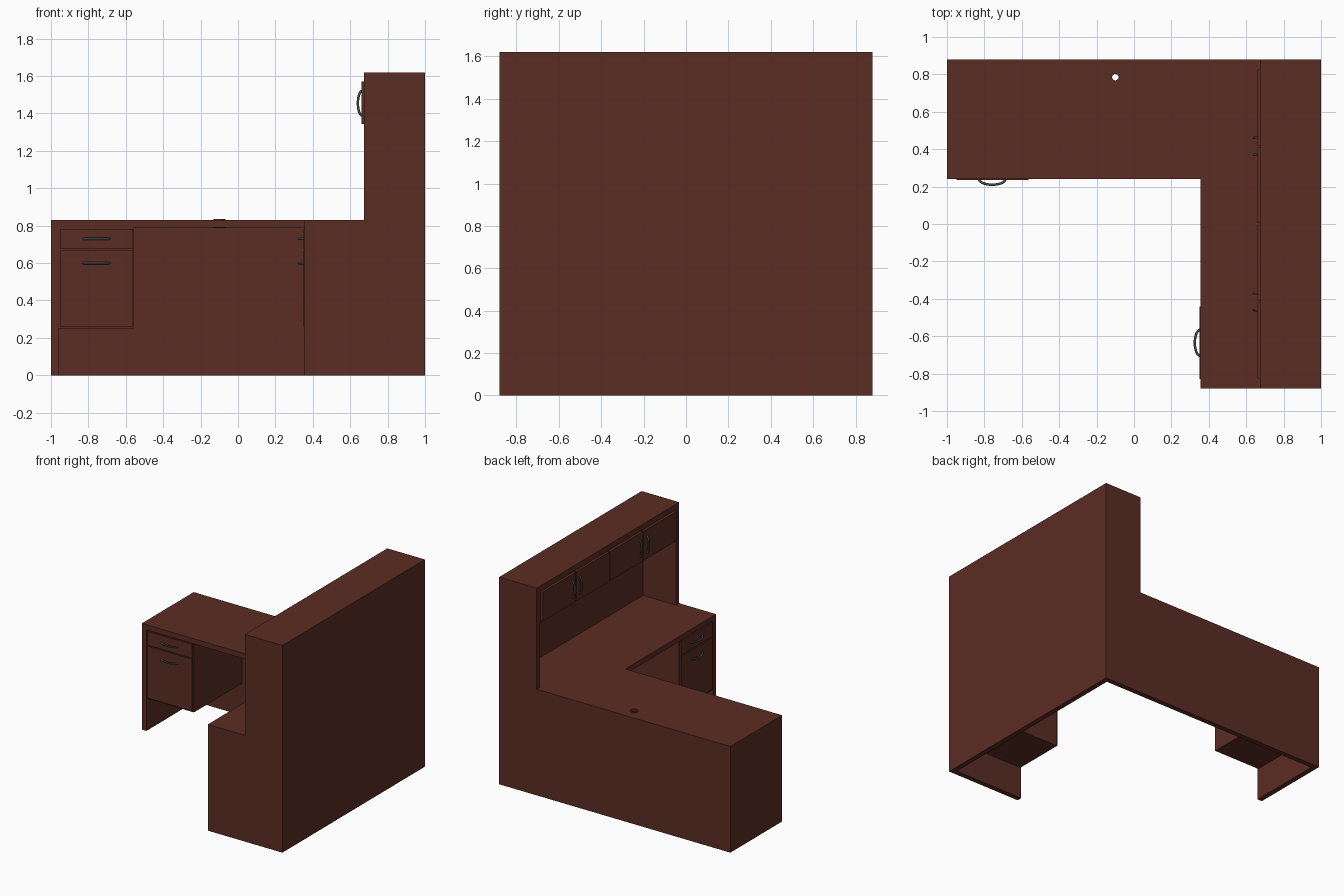
import bpy, bmesh, math
from mathutils import Vector

if "Cube" in bpy.data.objects:
    bpy.data.objects.remove(bpy.data.objects["Cube"])


def material(name, rgb):
    m = bpy.data.materials.new(name)
    m.diffuse_color = (*rgb, 1)
    m.use_nodes = True
    m.node_tree.nodes["Principled BSDF"].inputs["Base Color"].default_value = m.diffuse_color
    return m


WOOD = material("dark_red_wood", (0.105, 0.026, 0.017))
METAL = material("dark_metal", (0.075, 0.08, 0.085))


def finish(name, bm, mat):
    bmesh.ops.recalc_face_normals(bm, faces=bm.faces)
    me = bpy.data.meshes.new(name)
    bm.to_mesh(me)
    bm.free()
    me.materials.append(mat)
    ob = bpy.data.objects.new(name, me)
    bpy.context.collection.objects.link(ob)
    return ob


def box(name, p, q, mat=WOOD):
    lo = Vector([min(a, b) for a, b in zip(p, q)])
    hi = Vector([max(a, b) for a, b in zip(p, q)])
    bm = bmesh.new()
    bmesh.ops.create_cube(bm, size=1)
    for v in bm.verts:
        v.co = Vector([(lo[i] + hi[i]) / 2 + v.co[i] * (hi[i] - lo[i]) for i in range(3)])
    return finish(name, bm, mat)


def handle(name, centre, along, out, half=0.07, bow=0.03):
    # bowed bar: a swept arc with a round section
    along, out, centre = Vector(along), Vector(out), Vector(centre)
    side = along.cross(out)
    bm = bmesh.new()
    rings, n = 24, 8
    prev = None
    for i in range(rings + 1):
        t = math.pi * i / rings
        p = centre - along * half * math.cos(t) + out * bow * math.sin(t)
        radial = (-along * bow * math.cos(t) + out * half * math.sin(t)).normalized()
        ring = [bm.verts.new(p + 0.0065 * (radial * math.cos(k * math.tau / n)
                                           + side * math.sin(k * math.tau / n))) for k in range(n)]
        if prev:
            for k in range(n):
                bm.faces.new((prev[k], prev[(k + 1) % n], ring[(k + 1) % n], ring[k]))
        if i in (0, rings):
            bm.faces.new(ring)
        prev = ring
    ob = finish(name, bm, METAL)
    for poly in ob.data.polygons:
        poly.use_smooth = len(poly.vertices) == 4


# L-shaped desktop with a cable hole
HOLE = Vector((-0.1, 0.785, 0.81))
bm = bmesh.new()
outline = [(-1, 0.88), (-1, 0.24), (0.355, 0.24), (0.355, -0.88), (1, -0.88), (1, 0.88)]
face = bm.faces.new([bm.verts.new((x, y, 0.79)) for x, y in outline])
ext = bmesh.ops.extrude_face_region(bm, geom=[face])
for v in ext["geom"]:
    if isinstance(v, bmesh.types.BMVert):
        v.co.z = 0.83
top = finish("desktop", bm, WOOD)

bm = bmesh.new()
bmesh.ops.create_cone(bm, cap_ends=True, segments=32, radius1=0.024, radius2=0.024, depth=0.2)
bmesh.ops.translate(bm, verts=bm.verts, vec=HOLE)
cutter = finish("hole_cutter", bm, WOOD)
cutter.hide_render = True
cutter.hide_set(True)
mod = top.modifiers.new("cable_hole", "BOOLEAN")
mod.object = cutter
mod.operation = "DIFFERENCE"
mod.solver = "EXACT"

# Cable grommet: spun rim lining the hole
bm = bmesh.new()
profile = [(0.017, 0.788), (0.032, 0.788), (0.032, 0.79), (0.024, 0.79),
           (0.024, 0.83), (0.032, 0.83), (0.032, 0.835), (0.017, 0.835)]
vs = [bm.verts.new((HOLE.x + r, HOLE.y, z)) for r, z in profile]
edges = [bm.edges.new((vs[i], vs[(i + 1) % len(vs)])) for i in range(len(vs))]
bmesh.ops.spin(bm, geom=vs + edges, cent=HOLE, axis=(0, 0, 1), angle=math.tau, steps=32)
bmesh.ops.remove_doubles(bm, verts=bm.verts, dist=1e-4)
finish("cable_grommet", bm, WOOD)

# Desk panels
T = 0.04
box("left_panel", (-1, 0.24, 0), (-1 + T, 0.88, 0.79))
box("back_panel", (-1 + T, 0.88 - T, 0), (1, 0.88, 0.79))
box("right_panel", (1 - T, -0.88, 0), (1, 0.88 - T, 0.79))
box("front_panel", (0.355, -0.88, 0), (1 - T, -0.88 + T, 0.79))


def pedestal(label, place, depth, u0, u1, along, out):
    # u runs along the face, v goes outward, z is up
    box(label + "_drawer_case", place(u0, -depth, 0.25), place(u1, -0.008, 0.79))
    for part, z0, z1, zh in (("upper", 0.675, 0.783, 0.73), ("lower", 0.262, 0.667, 0.60)):
        box(f"{label}_{part}_drawer", place(u0 + 0.01, -0.008, z0), place(u1 - 0.01, 0.004, z1))
        handle(f"{label}_{part}_handle", place((u0 + u1) / 2, 0.0, zh), along, out)


# Drawer pedestals under both arms
pedestal("left", lambda u, v, z: (u, 0.24 - v, z), 0.6, -0.96, -0.555, (1, 0, 0), (0, -1, 0))
pedestal("right", lambda u, v, z: (0.355 - v, u, z), 0.605, -0.84, -0.43, (0, 1, 0), (-1, 0, 0))

# Hutch: sides, back and overhead cupboard
for side, name in ((1, "hutch_rear_side"), (-1, "hutch_front_side")):
    box(name, (0.675, side * 0.88, 0.83), (1, side * (0.88 - T), 1.58))
box("hutch_back", (1 - T, -0.84, 0.83), (1, 0.84, 1.58))
box("hutch_top", (0.675, -0.88, 1.58), (1, 0.88, 1.62))
box("hutch_cupboard", (0.68, -0.84, 1.33), (1 - T, 0.84, 1.58))

# Four cupboard doors, handles meeting in pairs
for i in range(4):
    y0 = -0.83 + i * 0.415
    box(f"cupboard_door_{i + 1}", (0.66, y0 + 0.005, 1.343), (0.68, y0 + 0.41, 1.572))
    hy = y0 + (0.37 if i % 2 == 0 else 0.045)
    handle(f"cupboard_handle_{i + 1}", (0.663, hy, 1.455), (0, 0, 1), (-1, 0, 0), 0.065, 0.022)
